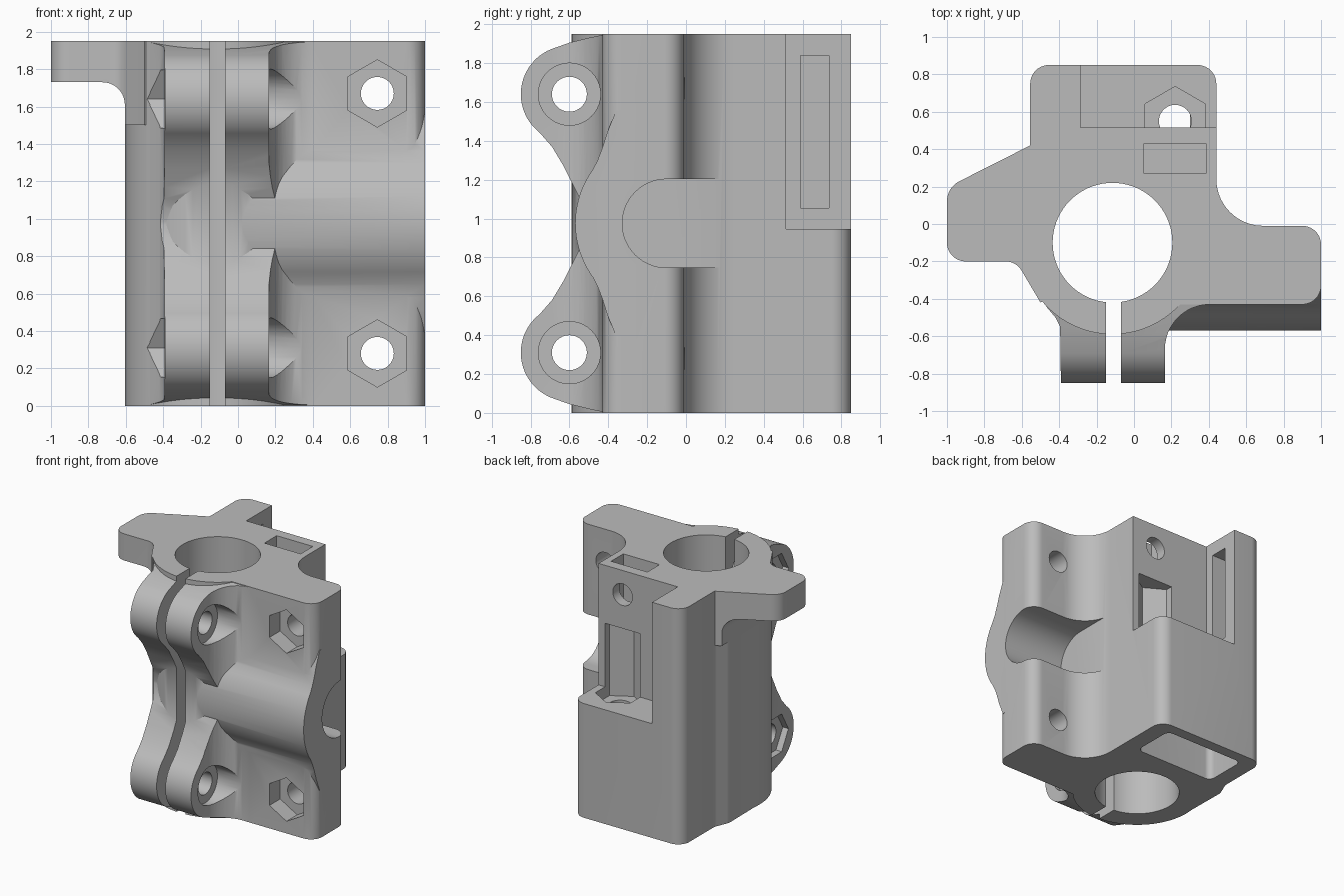
import bpy, bmesh, math
from mathutils import Vector

cube = bpy.data.objects.get("Cube")
if cube:
    bpy.data.objects.remove(cube, do_unlink=True)

H = 1.95                      # full height
BORE = (-0.115, -0.1)         # bore centre (x, y)
EARS = (0.31, 1.64)           # heights of the clamp ears

grey = bpy.data.materials.new("grey plastic")
grey.use_nodes = True
col = (0.5, 0.5, 0.5, 1)
grey.diffuse_color = col
grey.node_tree.nodes["Principled BSDF"].inputs["Base Color"].default_value = col


def arc(cx, cy, r, a0=0, a1=360, n=48):
    """Points on an arc; a full circle leaves out the repeated end."""
    full = abs(a1 - a0) >= 360
    count = n if full else n + 1
    angs = [math.radians(a0 + (a1 - a0) * i / n) for i in range(count)]
    return [(cx + r * math.cos(a), cy + r * math.sin(a)) for a in angs]


def rounded(corners, n=10):
    """Polygon from (x, y, radius) corners."""
    out = []
    for i, (x, y, r) in enumerate(corners):
        p = Vector((x, y))
        if r == 0:
            out.append((x, y))
            continue
        a = (Vector(corners[i - 1][:2]) - p).normalized()
        b = (Vector(corners[(i + 1) % len(corners)][:2]) - p).normalized()
        half = a.angle(b) / 2
        c = p + (a + b).normalized() * (r / math.sin(half))
        s = p + a * (r / math.tan(half)) - c
        e = p + b * (r / math.tan(half)) - c
        sweep = s.angle(e)
        for k in range(n + 1):
            t = k / n
            q = c + (s * math.sin((1 - t) * sweep) + e * math.sin(t * sweep)) / math.sin(sweep)
            out.append((q.x, q.y))
    return out


def prism(name, pts, axis, lo, hi):
    """Extrude a profile along an axis: x takes (y, z), y takes (x, z), z takes (x, y)."""
    place = {"x": lambda a, b, h: (h, a, b),
             "y": lambda a, b, h: (a, h, b),
             "z": lambda a, b, h: (a, b, h)}[axis]
    bm = bmesh.new()
    low = [bm.verts.new(place(a, b, lo)) for a, b in pts]
    high = [bm.verts.new(place(a, b, hi)) for a, b in pts]
    bm.faces.new(low)
    bm.faces.new(high)
    for i in range(len(pts)):
        j = (i + 1) % len(pts)
        bm.faces.new((low[i], low[j], high[j], high[i]))
    bmesh.ops.recalc_face_normals(bm, faces=bm.faces)
    me = bpy.data.meshes.new(name)
    bm.to_mesh(me)
    bm.free()
    me.materials.append(grey)
    ob = bpy.data.objects.new(name, me)
    bpy.context.collection.objects.link(ob)
    return ob


def box(x0, x1, y0, y1, z0, z1):
    return prism("box_cutter", [(x0, y0), (x1, y0), (x1, y1), (x0, y1)], "z", z0, z1)


def combine(ob, other, op):
    """Apply a boolean and remove the helper."""
    m = ob.modifiers.new("bool", "BOOLEAN")
    m.operation, m.solver, m.object = op, "EXACT", other
    bpy.context.view_layer.objects.active = ob
    bpy.ops.object.modifier_apply(modifier=m.name)
    bpy.data.objects.remove(other, do_unlink=True)


# Main block with the side flange
body = prism("clamp_body", rounded([
    (-0.555, 0.85, 0.1), (0.44, 0.85, 0.1), (0.44, -0.01, 0.25), (1, -0.01, 0.1),
    (1, -0.43, 0.1), (-0.1, -0.43, 0), (-0.6, -0.1, 0), (-0.605, 0.3, 0.1),
    (-0.555, 0.42, 0.1)]), "z", 0, H)

# Tube around the bore
combine(body, prism("tube", arc(*BORE, 0.49, n=72), "z", 0, H), "UNION")

# Wing at the top with a fillet beneath
wing = prism("wing", rounded([
    (-1, 0.195, 0.12), (-1, -0.2, 0.1), (-0.63, -0.2, 0.1), (-0.5, -0.42, 0),
    (-0.3, -0.3, 0), (-0.3, 0.42, 0), (-0.555, 0.42, 0)]), "z", 1.3, H)
side = [(-1.1, H), (-1.1, 1.73)] + arc(-0.725, 1.61, 0.12, 90, 0, 10) + [
    (-0.605, 1.5), (-0.2, 1.5), (-0.2, H)]
combine(wing, prism("wing_side", side, "y", -1, 1), "INTERSECT")
combine(body, wing, "UNION")

# Clamp ears: plan outline limited by the side outline
plan = [(-0.39, -0.9), (0.165, -0.9)] + arc(0.405, -0.67, 0.24, 180, 90, 12) + [
    (0.405, -0.25), (-0.45, -0.25), (-0.47, -0.44), (-0.42, -0.5), (-0.395, -0.55)]
ears = prism("clamp_ears", plan, "z", 0, H)
upper = [(-0.2, H), (-0.43, 1.945), (-0.5, 1.93), (-0.6, 1.905)]
upper += arc(-0.6, EARS[1], 0.25, 112, 232, 24)
upper += [(-0.69, 1.37), (-0.63, 1.27), (-0.58, 1.17), (-0.53, 1.07), (-0.51, 0.985)]
outline = upper + [(y, H - z) for y, z in reversed(upper)]
combine(ears, prism("ear_side", outline, "x", -1, 1), "INTERSECT")
combine(body, ears, "UNION")

# Rounded bulge across the front of the flange
edge = [(-0.36, 0.58), (-0.405, 0.47), (-0.43, 0.39), (-0.455, 0.325)]
a = math.degrees(math.acos(0.38 / 0.47))
bulge = [(-0.25, H / 2 + 0.58)] + [(y, H / 2 + d) for y, d in edge]
bulge += arc(-0.1, H / 2, 0.47, 180 - a, 180 + a, 24)
bulge += [(y, H / 2 - d) for y, d in reversed(edge)] + [(-0.25, H / 2 - 0.58)]
combine(body, prism("bulge", bulge, "x", 0, 1), "UNION")

cutters = [
    # bore and clamping slit
    prism("bore", arc(*BORE, 0.32, n=72), "z", -0.1, H + 0.1),
    box(-0.15, -0.07, -1, -0.2, -0.1, H + 0.1),
    # round-bottomed channel behind the flange
    prism("channel", arc(-0.1, H / 2, 0.228, 90, 270, 28)
          + [(0.3, H / 2 - 0.228), (0.3, H / 2 + 0.228)], "x", 0.45, 1.1),
    # back corner recess and the slot in its side wall
    box(-0.285, 0.6, 0.515, 1, 0.945, H + 0.1),
    box(-0.43, -0.25, 0.59, 0.735, 1.055, 1.84),
    # nut slot from the top and its bolt hole
    box(0.053, 0.385, 0.27, 0.43, 1.55, H + 0.1),
    prism("back_hole", arc(0.22, 1.75, 0.09, n=32), "y", 0.35, 0.7),
    # upright hexagonal pocket with a hole down to the lower cavity
    prism("hex_pocket", arc(0.22, 0.55, 0.185, 30, 390, 6), "z", 0.85, 1.47),
    prism("down_hole", arc(0.22, 0.55, 0.087, n=32), "z", 0.5, 1.0),
    # cavity open at the bottom
    prism("cavity", rounded([(-0.42, 0.4, 0.05), (0.3, 0.4, 0.05),
                             (0.3, 0.76, 0.05), (-0.42, 0.76, 0.05)]), "z", -0.1, 0.75),
]
for z in EARS:
    cutters += [
        # ear bolt hole, round counterbore and hexagonal nut pocket
        prism("ear_hole", arc(-0.6, z, 0.09, n=32), "x", -0.7, 0.5),
        prism("counterbore", arc(-0.6, z, 0.16, n=40), "x", 0.12, 0.6),
        prism("ear_nut", arc(-0.6, z, 0.18, n=6), "x", -0.8, -0.34),
    ]
for z in (0.28, 1.67):
    cutters += [
        # flange bolt hole and nut pocket
        prism("flange_hole", arc(0.745, z, 0.088, n=32), "y", -0.8, 0.2),
        prism("flange_nut", arc(0.745, z, 0.18, 30, 390, 6), "y", -0.8, -0.29),
    ]
for c in cutters:
    combine(body, c, "DIFFERENCE")

# One colour, smooth curves with sharp edges
body.data.materials.clear()
body.data.materials.append(grey)
for p in body.data.polygons:
    p.material_index = 0
bpy.ops.object.select_all(action="DESELECT")
body.select_set(True)
bpy.context.view_layer.objects.active = body
bpy.ops.object.shade_smooth_by_angle(angle=math.radians(30))
